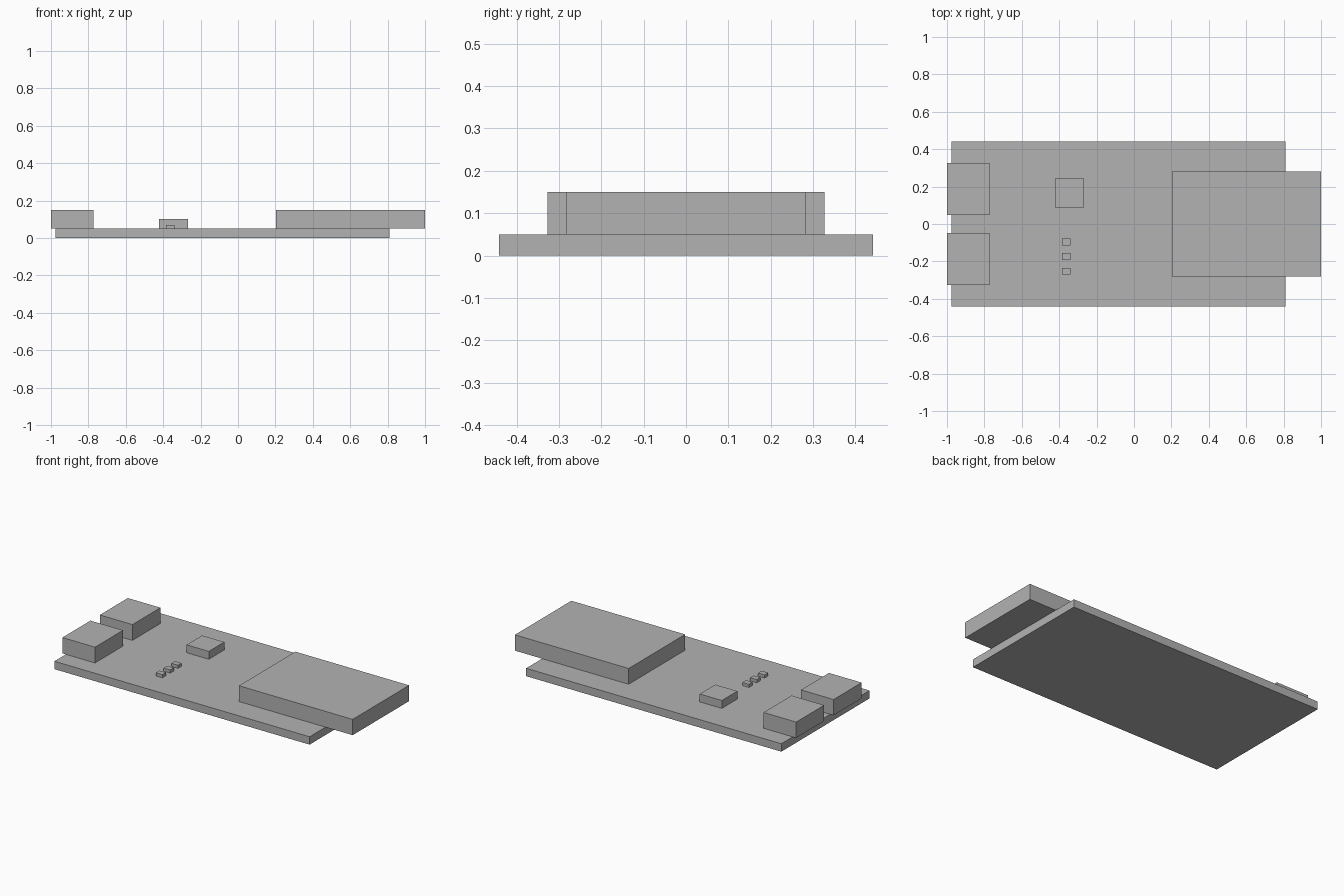
import bpy

default_cube = bpy.data.objects.get("Cube")
if default_cube:
    bpy.data.objects.remove(default_cube, do_unlink=True)

# One plain grey for every part
grey = bpy.data.materials.new("plain_grey")
grey.use_nodes = True
colour = (0.45, 0.45, 0.45, 1)
grey.diffuse_color = colour
grey.node_tree.nodes["Principled BSDF"].inputs["Base Color"].default_value = colour

BOARD_TOP = 0.05


def box(name, centre, size, bottom=BOARD_TOP):
    """Box with its centre in plan, its size, and the height of its underside."""
    bpy.ops.mesh.primitive_cube_add(size=1, location=(*centre, bottom + size[2] / 2))
    part = bpy.context.object
    part.name = name
    part.scale = size
    bpy.ops.object.transform_apply(location=False, rotation=False, scale=True)
    part.data.materials.append(grey)
    return part


# Circuit board
box("circuit_board", (-0.083, 0), (1.786, 0.882, BOARD_TOP), bottom=0)

# Plug overhanging one end
box("plug_shell", (0.602, 0), (0.796, 0.564, 0.1))

# Pair of sockets at the other end
for side, sign in (("front", -1), ("back", 1)):
    box(side + "_socket", (-0.886, sign * 0.187), (0.228, 0.28, 0.1))

# Square chip
box("chip", (-0.344, 0.166), (0.155, 0.155, 0.05))

# Row of small indicator lamps
for i in range(3):
    box(f"indicator_lamp_{i + 1}", (-0.363, -0.096 - 0.078 * i), (0.046, 0.036, 0.02))
